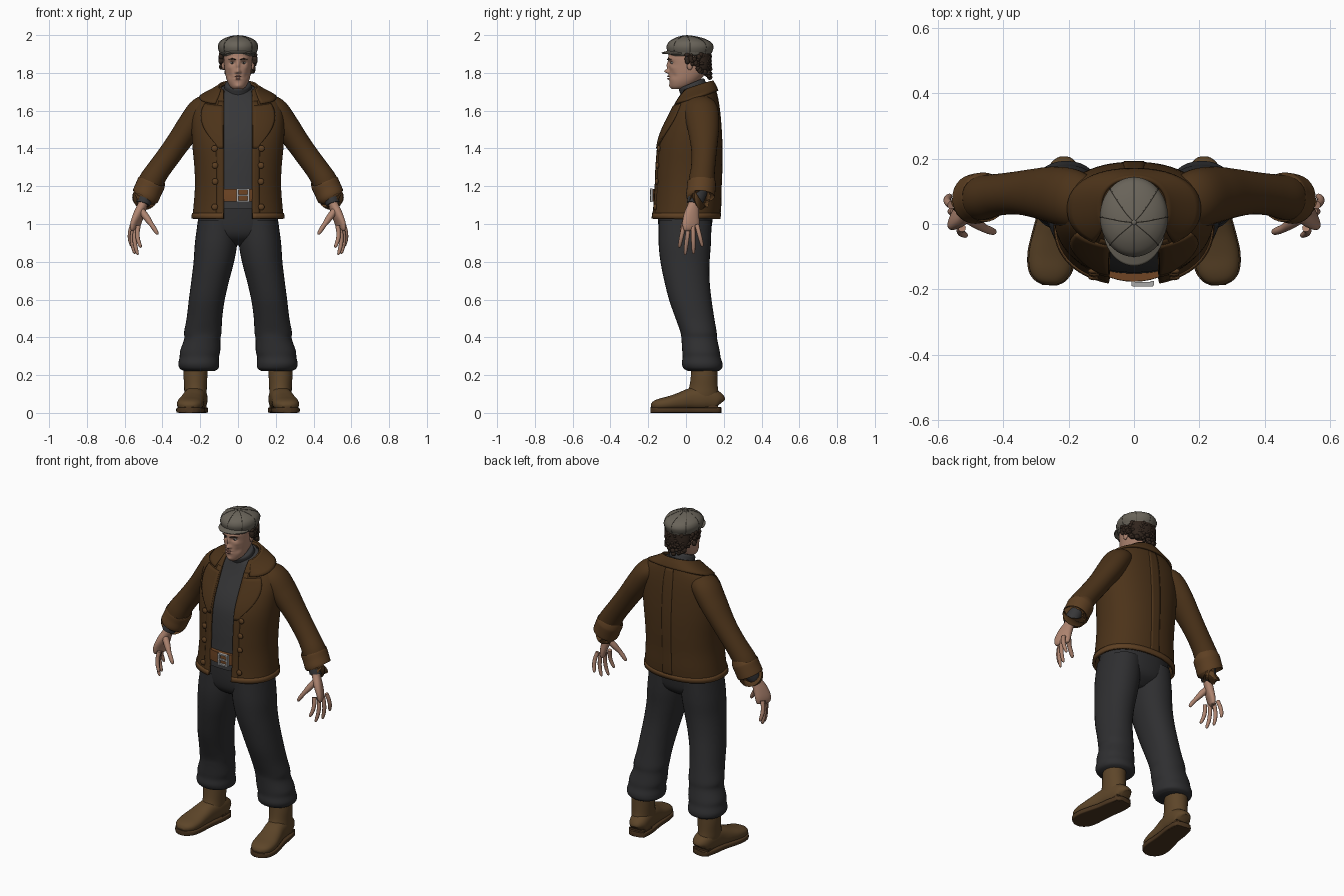
import bpy, bmesh, math, random
from mathutils import Vector, Matrix
random.seed(4)
TAU = 2 * math.pi

def mat(name, c):
    m = bpy.data.materials.new(name)
    m.diffuse_color = (*c, 1)
    return m

JACKET, TRIM = mat("jacket", (.072, .033, .010)), mat("trim", (.11, .05, .016))
PANTS, SHIRT = mat("pants", (.028, .028, .03)), mat("shirt", (.038, .038, .04))
BOOT, SOLE = mat("boot", (.11, .06, .022)), mat("sole", (.07, .036, .014))
SKIN, LIP, HAIR = mat("skin", (.42, .23, .16)), mat("lip", (.3, .13, .1)), mat("hair", (.03, .018, .012))
CAP, SEAM = mat("cap", (.14, .125, .1)), mat("seam", (.08, .07, .055))
BELT, METAL, EYE = mat("belt", (.16, .06, .018)), mat("metal", (.4, .4, .4)), mat("eye", (.5, .5, .48))

def finish(name, bm, m, mirror=False, thick=0):
    me = bpy.data.meshes.new(name)
    bmesh.ops.recalc_face_normals(bm, faces=bm.faces)
    bm.to_mesh(me)
    bm.free()
    me.materials.append(m)
    me.shade_smooth()
    me.set_sharp_from_angle(angle=math.radians(45))
    ob = bpy.data.objects.new(name, me)
    bpy.context.collection.objects.link(ob)
    if thick:
        s = ob.modifiers.new("thickness", 'SOLIDIFY')
        s.thickness, s.offset = thick, 0
    if mirror:
        ob.modifiers.new("mirror", 'MIRROR').use_mirror_merge = False
    return ob

def grid(name, rows, m, closed=True, cap=True, **kw):
    bm = bmesh.new()
    vs = [[bm.verts.new(p) for p in r] for r in rows]
    n = len(rows[0])
    for a, b in zip(vs, vs[1:]):
        for i in range(n if closed else n - 1):
            j = (i + 1) % n
            bm.faces.new((a[i], a[j], b[j], b[i]))
    if closed and cap:
        bm.faces.new(vs[0])
        bm.faces.new(vs[-1])
    return finish(name, bm, m, **kw)

def smooth(tab, k=5):
    """Catmull-Rom refinement of a table of rings."""
    out = []
    for i in range(len(tab) - 1):
        p = [tab[max(i - 1, 0)], tab[i], tab[i + 1], tab[min(i + 2, len(tab) - 1)]]
        for s in range(k):
            t = s / k
            out.append([.5 * (2*b + (c-a)*t + (2*a-5*b+4*c-d)*t*t + (3*b-a-3*c+d)*t**3) for a, b, c, d in zip(*p)])
    return out + [list(tab[-1])]

def oval(t, n):
    c, s = math.cos(t), math.sin(t)
    return math.copysign(abs(c) ** (2/n), c), math.copysign(abs(s) ** (2/n), s)

def zloft(name, tab, m, n=2, seg=32, k=5, **kw):
    """Rings (z, centre x, half width, front y, back y)."""
    rows = []
    for z, cx, rx, yf, yb in smooth(tab, k):
        o = [oval(TAU * i / seg, n) for i in range(seg)]
        rows.append([Vector((cx + rx*s, (yf+yb)/2 - (yb-yf)/2*c, z)) for c, s in o])
    return grid(name, rows, m, **kw)

def tube(name, tab, m, ref=(0, 1, 0), n=2, seg=20, k=5, **kw):
    """Rings (x, y, z, radius across ref, radius along ref) swept along their path."""
    d, rows = smooth(tab, k), []
    for i, r in enumerate(d):
        t = (Vector(d[min(i+1, len(d)-1)][:3]) - Vector(d[max(i-1, 0)][:3])).normalized()
        a = t.cross(Vector(ref)).normalized()
        b = a.cross(t)
        o = [oval(TAU * j / seg, n) for j in range(seg)]
        rows.append([Vector(r[:3]) + a*r[3]*c + b*r[4]*s for c, s in o])
    return grid(name, rows, m, **kw)

def patch(name, f, m, nu=12, nv=12, thick=.008, **kw):
    rows = [[f(u/nu, v/nv) for u in range(nu+1)] for v in range(nv+1)]
    return grid(name, rows, m, closed=False, thick=thick, **kw)

def solids(name, items, m, box=False, **kw):
    """Ellipsoids or boxes from (centre, half sizes)."""
    bm = bmesh.new()
    for loc, sc in items:
        M = Matrix.Translation(loc) @ Matrix.Diagonal((*sc, 1))
        if box:
            bmesh.ops.create_cube(bm, size=2, matrix=M)
        else:
            bmesh.ops.create_uvsphere(bm, u_segments=14, v_segments=9, radius=1, matrix=M)
    return finish(name, bm, m, **kw)

def at(dense, z):
    for a, b in zip(dense, dense[1:]):
        if z <= b[0]:
            t = max(0, (z - a[0]) / max(b[0] - a[0], 1e-6))
            return [p + (q-p)*t for p, q in zip(a, b)]
    return dense[-1]

# Jacket surface: z, half width, front y, back y
COAT = smooth([(1.03, .236, -.178, .172), (1.1, .229, -.17, .178), (1.2, .222, -.164, .18), (1.3, .225, -.16, .184),
               (1.42, .236, -.148, .184), (1.52, .24, -.122, .178), (1.6, .233, -.09, .168), (1.66, .2, -.062, .155),
               (1.7, .13, -.045, .142), (1.725, .09, -.035, .13)], 4)

def coat(z, u, off=0, gap=.075):
    _, rx, yf, yb = at(COAT, z)
    n = 2.25
    a0 = math.asin(min(.88, (gap/rx) ** (n/2))) if gap else 0
    c, s = oval(a0 + (TAU - 2*a0)*u, n)
    y = (yf+yb)/2 - ((yb-yf)/2 + off)*c
    k = min(1, max(0, (z-1.4)/.32))
    return Vector(((rx+off)*s, y, z + .33*k*k*(3-2*k)*(y-.05)))

patch("jacket_body", lambda u, v: coat(1.03 + .695*v, u), JACKET, 64, 36, .012)
patch("jacket_hem", lambda u, v: coat(1.028 + .03*v, u, .005), TRIM, 64, 2, .012)
patch("jacket_front_band", lambda u, v: coat(1.03 + .65*v, .03*u, .005), JACKET, 3, 30, mirror=True)
patch("jacket_back_pleat", lambda u, v: coat(1.05 + .62*v, .5 + .035*(u-.5), .005), JACKET, 4, 30)
patch("collar", lambda u, v: coat(1.668 + .06*v, .04 + .92*u, .013 - .003*v), JACKET, 48, 6, .012)
patch("lapel", lambda u, v: coat(1.4 + .26*v, u*(.015 + .095*math.sin(v*1.75)), .01), JACKET, 8, 16, mirror=True)
solids("jacket_buttons", [(coat(z, .035, .012), (.017, .009, .017)) for z in (1.4, 1.31, 1.225, 1.09)], TRIM, mirror=True)
# Sleeves and turned-back cuffs
tube("sleeve", [(.13, .06, 1.635, .05, .07), (.19, .078, 1.605, .07, .09), (.25, .09, 1.525, .07, .086),
                (.31, .095, 1.44, .064, .074), (.36, .095, 1.37, .062, .066), (.415, .09, 1.295, .062, .064),
                (.455, .083, 1.235, .066, .068), (.475, .08, 1.19, .068, .07)], JACKET, seg=28, mirror=True)
tube("cuff", [(.457, .082, 1.222, .07, .071), (.459, .082, 1.217, .075, .076), (.474, .08, 1.184, .074, .076),
              (.489, .076, 1.15, .074, .076), (.491, .076, 1.146, .069, .071)], TRIM, seg=28, mirror=True)
tube("shirt_cuff", [(.48, .07, 1.18, .042, .046), (.492, .055, 1.14, .042, .046), (.503, .045, 1.105, .036, .04)],
     SHIRT, mirror=True)

# Shirt, roll neck, belt
grid("shirt", [[coat(1.08 + .645*v/30, u/48, -.013, 0) for u in range(48)] for v in range(31)], SHIRT)
tube("roll_neck", [(0, .085, 1.6, .09, .1), (0, .06, 1.67, .083, .086), (0, .04, 1.715, .075, .074),
                   (0, .03, 1.738, .073, .07), (0, .027, 1.745, .064, .062)], SHIRT, ref=(1, 0, 0), seg=32)
zloft("belt", [(1.12, 0, .19, -.176, .15), (1.152, 0, .19, -.177, .15), (1.185, 0, .19, -.176, .15)], BELT, seg=48)
solids("buckle", [((-.002, -.183, 1.152), (.005, .007, .034)), ((.056, -.182, 1.152), (.005, .007, .034)),
                  ((.027, -.184, 1.183), (.031, .007, .004)), ((.027, -.184, 1.121), (.031, .007, .004)),
                  ((.027, -.186, 1.152), (.028, .005, .004))], METAL, box=True)

# Trousers
zloft("trouser_seat", [(1.14, 0, .2, -.15, .15), (1.0, 0, .212, -.147, .138), (.93, 0, .18, -.125, .118),
                       (.885, 0, .07, -.06, .06)], PANTS, n=2.2, seg=40)
zloft("trouser_leg", [(1.02, .106, .106, -.143, .135), (.9, .116, .112, -.145, .132), (.8, .128, .107, -.135, .125),
                      (.7, .147, .1, -.115, .125), (.6, .165, .095, -.09, .135), (.5, .178, .094, -.055, .15),
                      (.43, .186, .099, -.03, .162), (.39, .189, .096, -.024, .165), (.33, .2, .106, -.02, .178),
                      (.295, .205, .104, -.018, .183), (.26, .208, .108, -.022, .193), (.235, .206, .102, -.012, .19),
                      (.222, .205, .08, .01, .172)], PANTS, n=2.15, mirror=True)

# Boots
FOOT = [(.212, .18, .05, .03, .025), (.214, .165, .062, .05, .05), (.222, .1, .077, .065, .06), (.232, .03, .072, .06, .06),
        (.243, -.03, .06, .048, .065), (.252, -.09, .05, .038, .07), (.257, -.14, .043, .032, .064),
        (.259, -.17, .037, .024, .045), (.26, -.184, .034, .01, .02)]
tube("boot_foot", FOOT, BOOT, ref=(1, 0, 0), n=2.4, seg=28, mirror=True)
tube("boot_sole", [(x, y*1.02, .015, .015, r*1.06) for x, y, z, h, r in FOOT], SOLE, ref=(1, 0, 0), n=7, seg=28, mirror=True)
solids("boot_heel", [((.218, .13, .02), (.05, .04, .02))], SOLE, box=True, mirror=True)
zloft("boot_shaft", [(.06, .224, .056, -.015, .172), (.1, .225, .059, .002, .173), (.14, .225, .06, .018, .168),
                     (.2, .225, .063, .026, .166), (.27, .222, .063, .03, .165)], BOOT, mirror=True)

# Hands
W = (-.45, .9, 0)
tube("palm", [(.493, .05, 1.14, .026, .03), (.505, .04, 1.1, .024, .03), (.525, .03, 1.05, .024, .042),
              (.541, .026, 1.005, .02, .048), (.546, .025, .975, .015, .044), (.546, .025, .965, .006, .034)],
     SKIN, ref=W, n=2.3, mirror=True)
FINGERS = {"index": ((.527, -.012, .99), (.513, -.036, .875)), "middle": ((.54, .013, .985), (.53, -.005, .836)),
           "ring": ((.551, .037, .985), (.546, .04, .842)), "little": ((.56, .058, .995), (.562, .087, .88))}
for name, (a, b) in FINGERS.items():
    a, b = Vector(a), Vector(b)
    tab = [(*(a.lerp(b, t) + Vector((.012*math.sin(t*math.pi), 0, 0))), r, r)
           for t, r in ((0, .012), (.3, .0115), (.6, .011), (.85, .0095), (.96, .007), (1, .002))]
    tube(name + "_finger", tab, SKIN, seg=12, k=3, mirror=True)
tube("thumb", [(.515, .025, 1.075, .018, .02), (.485, .005, 1.035, .018, .018), (.46, -.012, 1.0, .013, .013),
               (.441, -.02, .972, .012, .012), (.429, -.024, .952, .009, .009), (.424, -.025, .944, .002, .002)],
     SKIN, seg=14, mirror=True)

# Head: a loft whose front is sculpted by soft bumps (x, z, width, height, push in y)
head = zloft("head", [(1.714, 0, .026, -.073, -.015), (1.73, 0, .044, -.083, .03), (1.76, 0, .059, -.088, .07),
                      (1.8, 0, .068, -.089, .105), (1.84, 0, .073, -.09, .12), (1.88, 0, .076, -.094, .127),
                      (1.93, 0, .075, -.087, .124), (1.965, 0, .05, -.05, .085)], SKIN, n=2.15, seg=112, k=9)
BUMPS = [(0, 1.808, .010, .011, -.026), (0, 1.838, .008, .02, -.013), (.011, 1.803, .006, .007, -.009),
         (.03, 1.854, .014, .009, .012), (.03, 1.874, .02, .007, -.006), (0, 1.783, .018, .004, -.006),
         (0, 1.767, .015, .005, -.007), (0, 1.775, .02, .003, .004), (0, 1.73, .016, .012, -.006),
         (.045, 1.827, .014, .012, -.004), (.045, 1.785, .012, .016, .006)]
for v in head.data.vertices:
    if v.co.y < 0:
        x, z = abs(v.co.x), v.co.z
        v.co.y += sum(d * math.exp(-((x-bx)/w)**2 - ((z-bz)/h)**2) for bx, bz, w, h, d in BUMPS)
solids("eyes", [((.03, -.072, 1.853), (.012, .009, .006))], EYE, mirror=True)
solids("irises", [((.03, -.08, 1.853), (.0045, .003, .0045))], HAIR, mirror=True)
tube("eyebrow", [(.012, -.097, 1.869, .002, .003), (.03, -.094, 1.875, .003, .004), (.05, -.078, 1.871, .001, .002)],
     HAIR, seg=8, mirror=True)
solids("lips", [((0, -.094, 1.782), (.018, .006, .0035)), ((0, -.093, 1.769), (.015, .007, .0045))], LIP)
solids("ears", [((.078, .02, 1.842), (.009, .016, .028))], SKIN, mirror=True)

# Hair: scalp shell with loose curls
zloft("hair_base", [(1.795, 0, .045, .05, .118), (1.82, 0, .074, .035, .13), (1.86, 0, .083, .02, .134),
                    (1.9, 0, .085, 0, .134)], HAIR)
curls = []
for i in range(150):
    a = math.radians(random.uniform(78, 282))
    back = max(0, -math.cos(a))
    z = random.uniform(1.862 - .06*back - (.025 if back > .1 else 0), 1.9)
    r = random.uniform(.008, .015)
    curls.append(((.09*math.sin(a), .022 - .104*math.cos(a), z), (r, r, r*random.uniform(.6, 1.3))))
solids("hair_curls", curls, HAIR)

# Flat cap with brim, panel seams and button
CAPTAB = [(1.892, 0, .082, -.08, .116), (1.9, 0, .092, -.09, .13), (1.922, 0, .102, -.099, .141), (1.943, 0, .104, -.1, .143),
          (1.964, 0, .095, -.088, .128), (1.982, 0, .07, -.06, .09), (1.993, 0, .036, -.028, .044), (1.997, 0, .006, -.002, .012)]
zloft("cap_crown", CAPTAB, CAP, seg=48)
zloft("cap_band", [(1.89, 0, .086, -.086, .122), (1.9, 0, .095, -.094, .133), (1.908, 0, .096, -.095, .135)], CAP, seg=40, k=2)
for i in range(8):
    c, s = oval(TAU * i / 8, 2)
    tab = [(rx*s, (f+b)/2 - (b-f)/2*c, z, .0022, .0022) for z, _, rx, f, b in smooth(CAPTAB, 3)]
    tube("cap_seam", tab, SEAM, ref=(c, s, 0), seg=6, k=1)
solids("cap_button", [((0, .005, 1.995), (.009, .009, .005))], CAP)

def brim(u, v):
    a = math.radians(-75 + 150*u)
    c, s = math.cos(a), math.sin(a)
    return Vector(((.09 + .006*v)*s, -(.084 + .044*v)*c, 1.917 - .012*v*c - .014*s*s))

patch("cap_brim", brim, CAP, 24, 6, .007)
